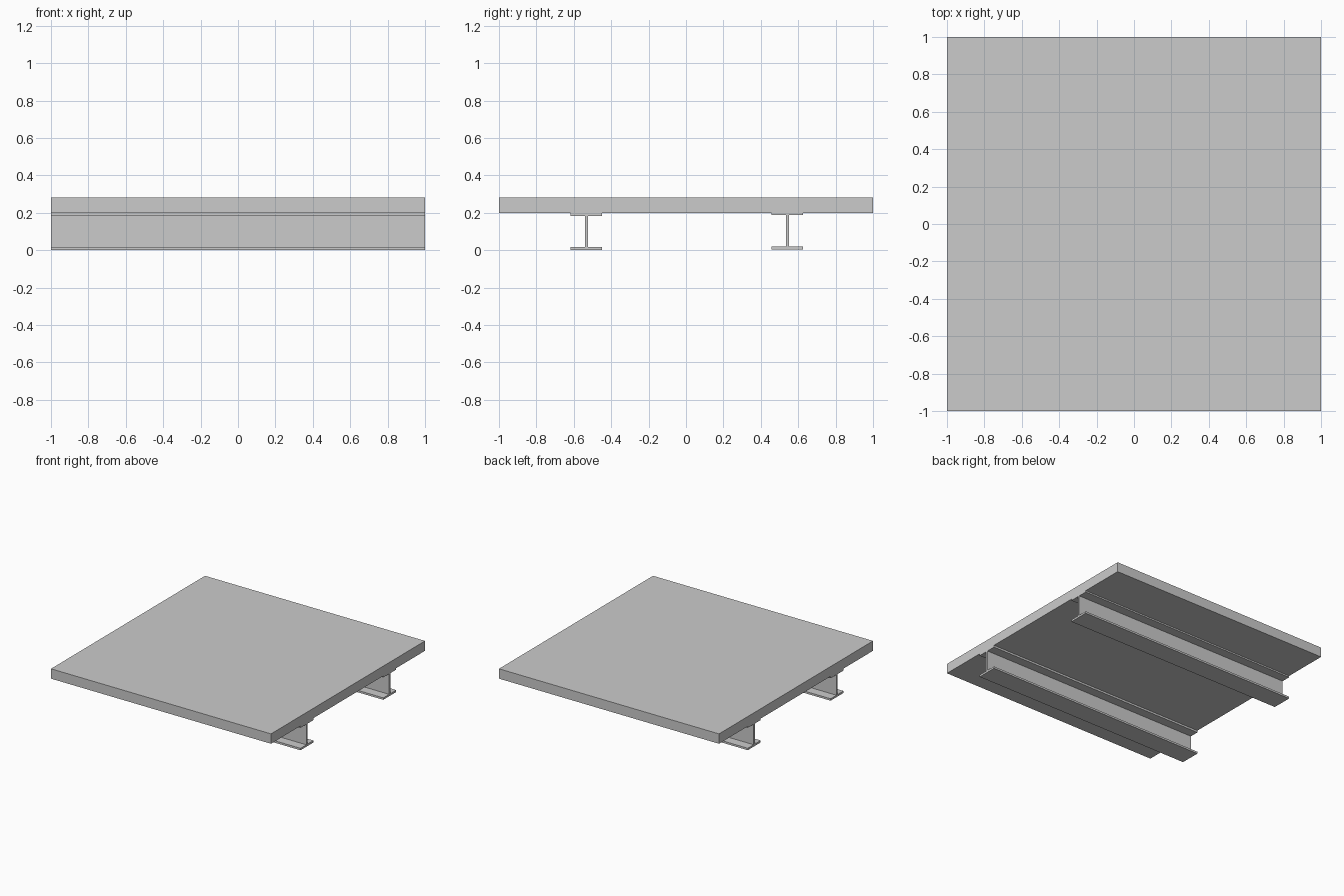
import bpy, bmesh

if "Cube" in bpy.data.objects:
    bpy.data.objects.remove(bpy.data.objects["Cube"])

def extrude_x(name, profile, length):
    """Extrude a closed (y, z) profile along x, centred on x = 0."""
    bm = bmesh.new()
    face = bm.faces.new([bm.verts.new((-length / 2, y, z)) for y, z in profile])
    out = bmesh.ops.extrude_face_region(bm, geom=[face])
    verts = [g for g in out["geom"] if isinstance(g, bmesh.types.BMVert)]
    bmesh.ops.translate(bm, verts=verts, vec=(length, 0, 0))
    bmesh.ops.recalc_face_normals(bm, faces=bm.faces)
    mesh = bpy.data.meshes.new(name)
    bm.to_mesh(mesh)
    bm.free()
    obj = bpy.data.objects.new(name, mesh)
    bpy.context.collection.objects.link(obj)
    return obj

def i_profile(y, z, width=0.168, height=0.2, flange=0.016, web=0.016):
    """I-section outline with its bottom centre at (y, z)."""
    w, t = width / 2, web / 2
    lo, hi = z + flange, z + height - flange
    right = [(w, z), (w, lo), (t, lo), (t, hi), (w, hi), (w, z + height)]
    left = [(-a, b) for a, b in reversed(right)]
    return [(y + a, b) for a, b in right + left]

# Deck slab
extrude_x("deck_slab", [(-1, 0.2), (1, 0.2), (1, 0.281), (-1, 0.281)], 2.0)

# Supporting I-beams (the rear one sits very slightly higher)
extrude_x("front_beam", i_profile(-0.533, 0.0), 2.0)
extrude_x("rear_beam", i_profile(0.542, 0.004), 2.0)
